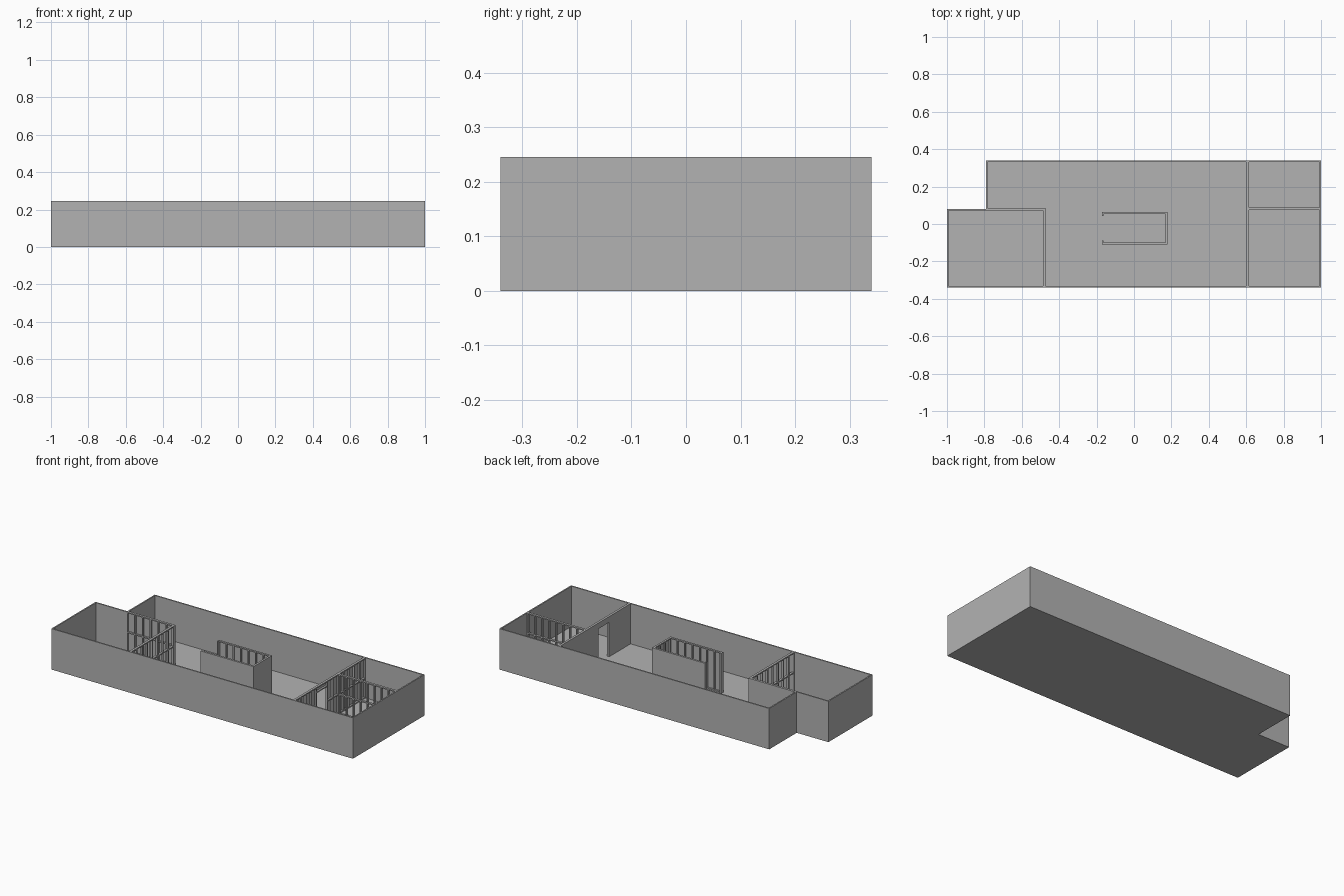
import bpy
import bmesh

if "Cube" in bpy.data.objects:
    bpy.data.objects.remove(bpy.data.objects["Cube"], do_unlink=True)

grey = bpy.data.materials.new("plain grey")
grey.use_nodes = True
grey.diffuse_color = (0.45, 0.45, 0.45, 1)
grey.node_tree.nodes["Principled BSDF"].inputs["Base Color"].default_value = grey.diffuse_color

TOP = 0.245      # wall height
SLAB = 0.004     # floor thickness
STUD = 0.007     # timber width
SKIN = 0.003     # wall board thickness
OUTLINE = [(-1, -0.34), (1, -0.34), (1, 0.34), (-0.79, 0.34), (-0.79, 0.08), (-1, 0.08)]


def finish(name, bm):
    mesh = bpy.data.meshes.new(name)
    bm.to_mesh(mesh)
    bm.free()
    mesh.materials.append(grey)
    obj = bpy.data.objects.new(name, mesh)
    bpy.context.collection.objects.link(obj)
    return obj


def box(bm, lo, hi):
    cube = bmesh.ops.create_cube(bm, size=1)
    for v in cube["verts"]:
        v.co = [l + (c + 0.5) * (h - l) for c, l, h in zip(v.co, lo, hi)]


def partition(name, axis, start, end, near, far, skin=0, door=None, rail=True, spacing=0.05):
    """Stud wall along an axis; skin is the side (-1, 0, 1) that carries boards."""
    bm = bmesh.new()

    def piece(a, b, n, f, z0, z1):
        if axis == "x":
            box(bm, (a, n, z0), (b, f, z1))
        else:
            box(bm, (n, a, z0), (f, b, z1))

    # Boards, split around the doorway
    if skin:
        n, f = (near, near + SKIN) if skin < 0 else (far - SKIN, far)
        if door:
            piece(start, door[0], n, f, SLAB, TOP)
            piece(door[1], end, n, f, SLAB, TOP)
            piece(door[0], door[1], n, f, door[2], TOP)
        else:
            piece(start, end, n, f, SLAB, TOP)
        if skin < 0:
            near += SKIN
        else:
            far -= SKIN

    # Plates and middle rail
    spans = [(start, door[0]), (door[1], end)] if door else [(start, end)]
    piece(start, end, near, far, TOP - STUD, TOP)
    for a, b in spans:
        piece(a, b, near, far, SLAB, SLAB + STUD)
        if rail:
            piece(a, b, near, far, TOP / 2 - STUD / 2, TOP / 2 + STUD / 2)
    if door:
        piece(door[0], door[1], near, far, door[2], door[2] + STUD)

    # Studs
    for a, b in spans:
        count = max(1, round((b - a) / spacing))
        for i in range(count + 1):
            s = a + (b - a - STUD) * i / count
            piece(s, s + STUD, near, far, SLAB, TOP)
    return finish(name, bm)


# Floor slab
bm = bmesh.new()
face = bm.faces.new([bm.verts.new((x, y, 0)) for x, y in OUTLINE])
up = bmesh.ops.extrude_face_region(bm, geom=[face])
for v in up["geom"]:
    if isinstance(v, bmesh.types.BMVert):
        v.co.z = SLAB
bmesh.ops.recalc_face_normals(bm, faces=bm.faces)
finish("floor", bm)

# Outer walls, thickened inward
bm = bmesh.new()
low = [bm.verts.new((x, y, SLAB)) for x, y in OUTLINE]
high = [bm.verts.new((x, y, TOP)) for x, y in OUTLINE]
for i in range(len(low)):
    j = (i + 1) % len(low)
    bm.faces.new((low[i], low[j], high[j], high[i]))
solid = finish("outer_walls", bm).modifiers.new("thickness", "SOLIDIFY")
solid.thickness = 0.008
solid.offset = -1
solid.use_even_offset = True

# Room at the right end
partition("right_room_back_wall", "x", -0.79, -0.473, 0.071, 0.085, skin=1)
partition("right_room_side_wall", "y", -0.333, 0.071, -0.487, -0.473)

# Rooms at the left end
partition("left_rooms_long_wall", "y", -0.333, 0.333, 0.6, 0.614, skin=-1, door=(-0.13, -0.03, 0.21))
partition("left_rooms_divider", "x", 0.614, 0.993, 0.074, 0.088)

# Three-sided booth in the middle, with short returns at its open end
partition("booth_back_wall", "x", -0.17, 0.18, 0.053, 0.065, skin=1, rail=False)
partition("booth_front_wall", "x", -0.17, 0.18, -0.11, -0.098, skin=-1, rail=False)
partition("booth_side_wall", "y", -0.098, 0.053, 0.168, 0.18, skin=1, rail=False)
for name, y in (("booth_back_return", 0.043), ("booth_front_return", -0.098)):
    bm = bmesh.new()
    box(bm, (-0.17, y, SLAB), (-0.162, y + 0.01, TOP))
    finish(name, bm)
